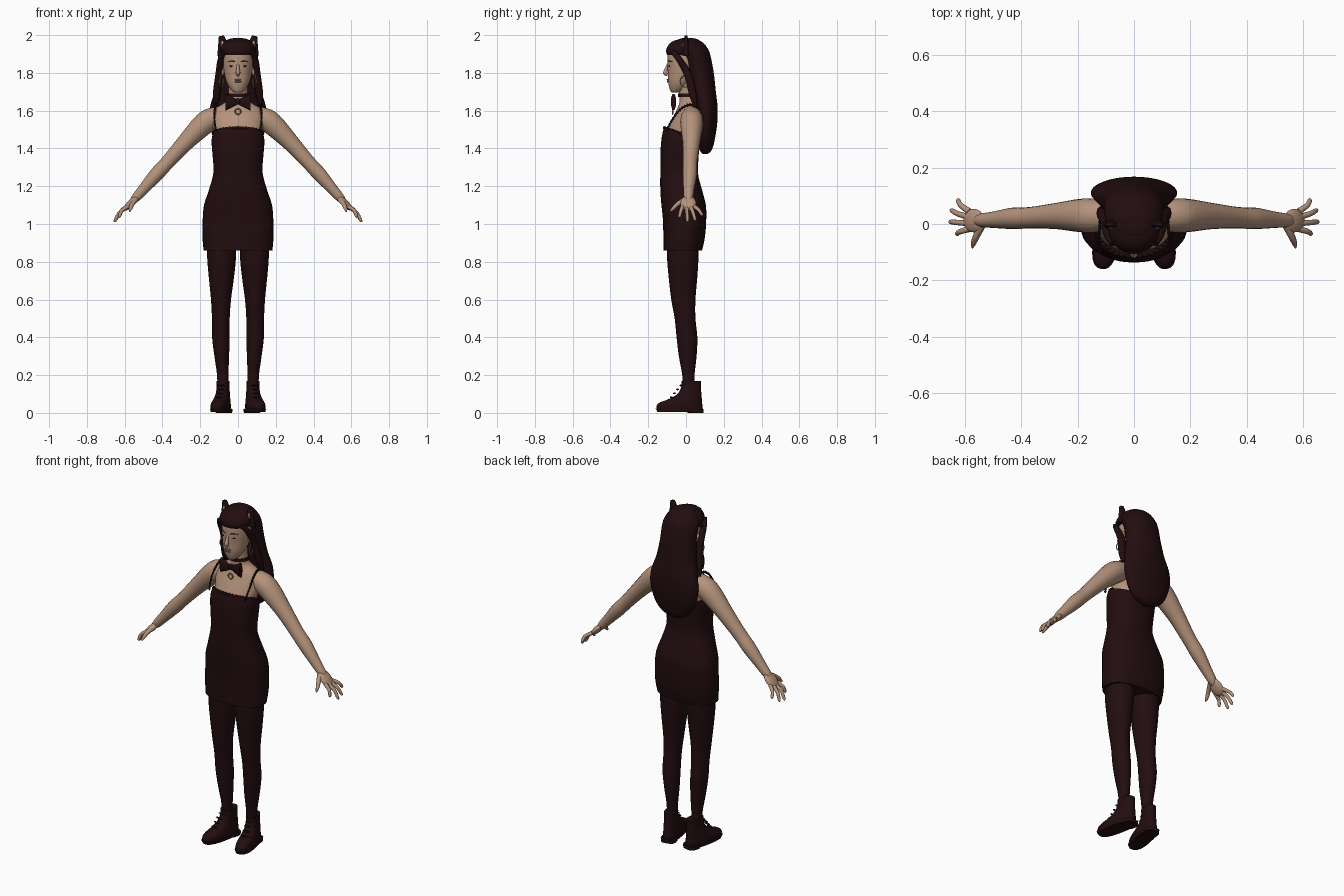
import bpy, bmesh, math
from mathutils import Vector

cube = bpy.data.objects.get("Cube")
if cube:
    bpy.data.objects.remove(cube, do_unlink=True)


def material(name, rgb):
    m = bpy.data.materials.new(name)
    m.use_nodes = True
    m.diffuse_color = (*rgb, 1)
    bsdf = next(n for n in m.node_tree.nodes if n.type == 'BSDF_PRINCIPLED')
    bsdf.inputs["Base Color"].default_value = (*rgb, 1)
    return m


DARK = material("dark_maroon", (0.016, 0.004, 0.005))
SKIN = material("skin_tan", (0.46, 0.29, 0.20))
LIP = material("lip_rose", (0.33, 0.17, 0.13))
GOLD = material("pale_gold", (0.42, 0.30, 0.16))


def finish(ob, name, mat, angle=50):
    ob.name = name
    ob.data.materials.clear()
    ob.data.materials.append(mat)
    bpy.ops.object.select_all(action='DESELECT')
    ob.select_set(True)
    bpy.context.view_layer.objects.active = ob
    if ob.type == 'CURVE':
        bpy.ops.object.convert(target='MESH')
        ob = bpy.context.object
    bpy.ops.object.shade_smooth_by_angle(angle=math.radians(angle))
    return ob


def spline(keys, steps):
    """Catmull-Rom interpolation of equal-length tuples."""
    out = []
    for i in range(len(keys) - 1):
        a, b, c, d = (keys[max(i - 1, 0)], keys[i], keys[i + 1],
                      keys[min(i + 2, len(keys) - 1)])
        for s in range(steps):
            t = s / steps
            out.append([q + t / 2 * (r - p + t * (2*p - 5*q + 4*r - e + t * (3*(q - r) + e - p)))
                        for p, q, r, e in zip(a, b, c, d)])
    return out + [list(keys[-1])]


def loft(name, rings, mat, n=32, power=2, tilt=0, yaw=0, origin=(0, 0), steps=4):
    """Stack of oval sections: (z, front y, back y, half width, centre x)."""
    bm = bmesh.new()
    loops = []
    rows = spline([tuple(r) + (0,) * (5 - len(r)) for r in rings], steps)
    for k, (z, yf, yb, hw, cx) in enumerate(rows):
        slope = tilt * max(0, k / (len(rows) - 1) * 2 - 1)
        loop = []
        for i in range(n):
            a = math.tau * i / n
            c, s = math.cos(a), math.sin(a)
            x = cx + hw * math.copysign(abs(c) ** (2 / power), c)
            y = (yf + yb) / 2 + (yb - yf) / 2 * math.copysign(abs(s) ** (2 / power), s)
            xr = x * math.cos(yaw) - y * math.sin(yaw) + origin[0]
            yr = x * math.sin(yaw) + y * math.cos(yaw) + origin[1]
            loop.append(bm.verts.new((xr, yr, z + slope * y)))
        loops.append(loop)
    for a, b in zip(loops, loops[1:]):
        for i in range(n):
            j = (i + 1) % n
            bm.faces.new((a[i], a[j], b[j], b[i]))
    bm.faces.new(loops[0][::-1])
    bm.faces.new(loops[-1])
    bmesh.ops.recalc_face_normals(bm, faces=bm.faces)
    me = bpy.data.meshes.new(name)
    bm.to_mesh(me)
    bm.free()
    ob = bpy.data.objects.new(name, me)
    bpy.context.collection.objects.link(ob)
    return finish(ob, name, mat)


def tube(name, points, mat, res=5):
    """Smooth tapered tube through (x, y, z, radius)."""
    cu = bpy.data.curves.new(name, 'CURVE')
    cu.dimensions = '3D'
    cu.bevel_depth, cu.bevel_resolution, cu.use_fill_caps = 1, res, True
    rows = spline(points, 5)
    sp = cu.splines.new('POLY')
    sp.points.add(len(rows) - 1)
    for p, (x, y, z, r) in zip(sp.points, rows):
        p.co, p.radius = (x, y, z, 1), r
    ob = bpy.data.objects.new(name, cu)
    bpy.context.collection.objects.link(ob)
    return finish(ob, name, mat)


def ball(name, loc, scale, mat, rot=(0, 0, 0), seg=20):
    bpy.ops.mesh.primitive_uv_sphere_add(segments=seg, ring_count=seg // 2, location=loc, rotation=rot)
    bpy.context.object.scale = scale
    return finish(bpy.context.object, name, mat)


def cone(name, loc, r1, r2, depth, scale, rot, mat, n=24):
    bpy.ops.mesh.primitive_cone_add(vertices=n, radius1=r1, radius2=r2, depth=depth,
                                    location=loc, rotation=rot)
    bpy.context.object.scale = scale
    return finish(bpy.context.object, name, mat)


# Torso, neck and head
loft("chest_and_neck", [(1.38, -.11, .06, .12), (1.47, -.108, .07, .125), (1.53, -.085, .08, .135),
                        (1.58, -.06, .085, .135), (1.615, -.045, .082, .115), (1.64, -.035, .075, .075),
                        (1.67, -.035, .06, .052), (1.75, -.04, .055, .05)], SKIN)
loft("head", [(1.695, -.075, -.04, .018), (1.71, -.085, -.01, .037), (1.75, -.094, .03, .06),
              (1.80, -.096, .07, .073), (1.86, -.099, .09, .08), (1.92, -.092, .085, .073),
              (1.96, -.05, .05, .03)], SKIN)
tube("nose", [(0, -.092, 1.85, .006), (0, -.104, 1.82, .009), (0, -.109, 1.80, .012),
              (0, -.098, 1.787, .007)], SKIN)
ball("upper_lip", (0, -.096, 1.764, ), (.021, .006, .004), LIP)
ball("lower_lip", (0, -.095, 1.754), (.018, .007, .005), LIP)

# Dress
loft("dress", [(.86, -.12, .085, .182), (.93, -.12, .10, .188), (1.02, -.122, .107, .187),
               (1.10, -.13, .105, .18), (1.18, -.136, .085, .154), (1.27, -.136, .064, .13),
               (1.36, -.135, .066, .135), (1.43, -.128, .072, .14), (1.47, -.117, .076, .134)],
     DARK, n=40, power=2.3, tilt=-.34)
for i in range(19):
    a = math.pi * (i + .5) / 19
    y = -.02 - .095 * math.sin(a)
    ball("neckline_scallop", (.128 * math.cos(a), y, 1.47 - .34 * y), (.011, .008, .009), DARK, seg=10)

# Hair
loft("long_hair", [(1.37, .09, .115, .03), (1.395, .07, .138, .085), (1.45, .06, .153, .128),
                   (1.54, .055, .166, .152), (1.62, .045, .167, .148), (1.70, .02, .158, .125),
                   (1.80, .0, .147, .108), (1.88, -.02, .132, .106), (1.92, -.06, .12, .102),
                   (1.955, -.07, .095, .082), (1.978, -.04, .06, .05), (1.985, -.01, .03, .015)], DARK)
loft("hair_front", [(1.895, -.1, .06, .082), (1.915, -.106, .08, .092), (1.94, -.098, .09, .09),
                    (1.965, -.075, .08, .068), (1.98, -.03, .04, .025)], DARK, tilt=0)

# Choker, bow tie and pendant
loft("choker", [(1.672, -.042, .066, .056), (1.690, -.042, .063, .055)], DARK)
ball("bow_knot", (0, -.066, 1.65), (.013, .013, .017), DARK)
bpy.ops.mesh.primitive_torus_add(location=(0, -.07, 1.595), rotation=(math.pi / 2, 0, 0),
                                 major_radius=.015, minor_radius=.003, major_segments=24, minor_segments=8)
finish(bpy.context.object, "pendant_ring", GOLD)

for side, label in ((1, "left_"), (-1, "right_")):
    def mir(points, side=side):
        return [(side * p[0], *p[1:]) for p in points]

    # Face details
    ball(label + "eye", (side * .032, -.0875, 1.836), (.014, .005, .004), DARK)
    ball(label + "human_ear", (side * .082, .0, 1.815), (.012, .018, .03), SKIN)
    tube(label + "brow", mir([(.014, -.097, 1.858, .002), (.034, -.092, 1.864, .0025),
                              (.055, -.073, 1.858, .0015)]), DARK, 2)
    bpy.ops.mesh.primitive_torus_add(location=(side * .088, -.002, 1.755), rotation=(0, math.pi / 2, side * .3),
                                     major_radius=.03, minor_radius=.003, major_segments=28, minor_segments=8)
    finish(bpy.context.object, label + "hoop_earring", GOLD)
    tube(label + "front_lock", mir([(.075, -.07, 1.91, .012), (.092, -.035, 1.87, .016),
                                    (.1, .01, 1.79, .02), (.113, .035, 1.69, .02),
                                    (.12, .05, 1.62, .01)]), DARK)

    # Cat ears
    cone(label + "cat_ear", (side * .078, .0, 1.947), .042, .014, .1, (1, .55, 1), (0, side * .2, 0), DARK)
    cone(label + "cat_ear_lining", (side * .079, -.016, 1.945), .018, .003, .05, (1, .4, 1),
         (-.12, side * .2, 0), GOLD)

    # Bow wing
    cone(label + "bow_wing", (side * .034, -.066, 1.646), .044, .014, .062, (1, .32, 1),
         (0, -side * math.pi / 2, 0), DARK)

    # Beaded shoulder strap
    strap = spline([(.118, -.1, 1.5), (.125, -.068, 1.56), (.122, -.02, 1.615), (.118, .035, 1.63),
                    (.112, .08, 1.58), (.10, .088, 1.46)], 4)
    for x, y, z in strap:
        ball(label + "strap_bead", (side * x, y, z), (.006, .006, .009), DARK, seg=8)
    tube(label + "strap", mir([(*p, .004) for p in strap[::4]]), DARK, 2)

    # Arm
    tube(label + "arm", mir([(.08, .03, 1.575, .05), (.15, .03, 1.552, .06), (.2, .03, 1.512, .058),
                             (.28, .028, 1.43, .046), (.37, .022, 1.33, .038), (.43, .02, 1.265, .038),
                             (.50, .015, 1.185, .029), (.54, .013, 1.14, .024),
                             (.56, .013, 1.12, .016)]), SKIN, 7)

    # Hand
    ball(label + "palm", (side * .568, .012, 1.11), (.052, .042, .018), SKIN, (0, side * .82, 0))
    tips = [(.632, -.036, 1.035), (.657, .008, 1.012), (.652, .05, 1.018), (.628, .088, 1.045)]
    for i, tip in enumerate(tips):
        root = Vector((.585, -.018 + i * .021, 1.092))
        end = Vector(tip)
        mid = root.lerp(end, .5) + Vector((.008, 0, .006))
        tube(label + "finger", mir([(*root, .011), (*mid, .0095), (*root.lerp(end, .9), .008),
                                    (*end, .003)]), SKIN, 4)
    tube(label + "thumb", mir([(.54, -.005, 1.13, .014), (.56, -.045, 1.105, .012),
                               (.57, -.07, 1.08, .009), (.573, -.084, 1.065, .003)]), SKIN, 4)

    # Leg in tights
    loft(label + "leg", [(.12, -.02, .045, .03, side * .08), (.2, -.02, .045, .03, side * .081),
                         (.3, -.038, .056, .039, side * .086), (.4, -.05, .06, .046, side * .091),
                         (.5, -.06, .05, .047, side * .091), (.6, -.078, .05, .053, side * .09),
                         (.72, -.092, .06, .067, side * .088), (.82, -.1, .066, .076, side * .087),
                         (.95, -.1, .07, .08, side * .088)], DARK)

    # Boot
    yaw, spot = side * .2, (side * .082, .012)
    loft(label + "boot", [(.015, -.168, .076, .044), (.04, -.17, .076, .046), (.056, -.152, .074, .043),
                          (.072, -.108, .073, .04), (.10, -.058, .07, .035), (.14, -.036, .068, .032),
                          (.168, -.036, .068, .033)], DARK, power=2.4, yaw=yaw, origin=spot)
    loft(label + "sole", [(.006, -.166, .08, .046), (.022, -.175, .08, .048)], DARK,
         power=2.6, yaw=yaw, origin=spot, steps=1)
    loft(label + "heel", [(0, .0, .08, .042), (.02, -.01, .08, .044)], DARK,
         power=3, yaw=yaw, origin=spot, steps=1)
    for k in range(4):
        t = k / 3
        p = Vector((0, -.092 + .052 * t, .083 + .062 * t))
        x = p.x * math.cos(yaw) - p.y * math.sin(yaw) + spot[0]
        y = p.y * math.cos(yaw) + spot[1]
        ball(label + "boot_lace", (x, y, p.z), (.022, .007, .005), DARK, (0, 0, yaw), seg=10)
